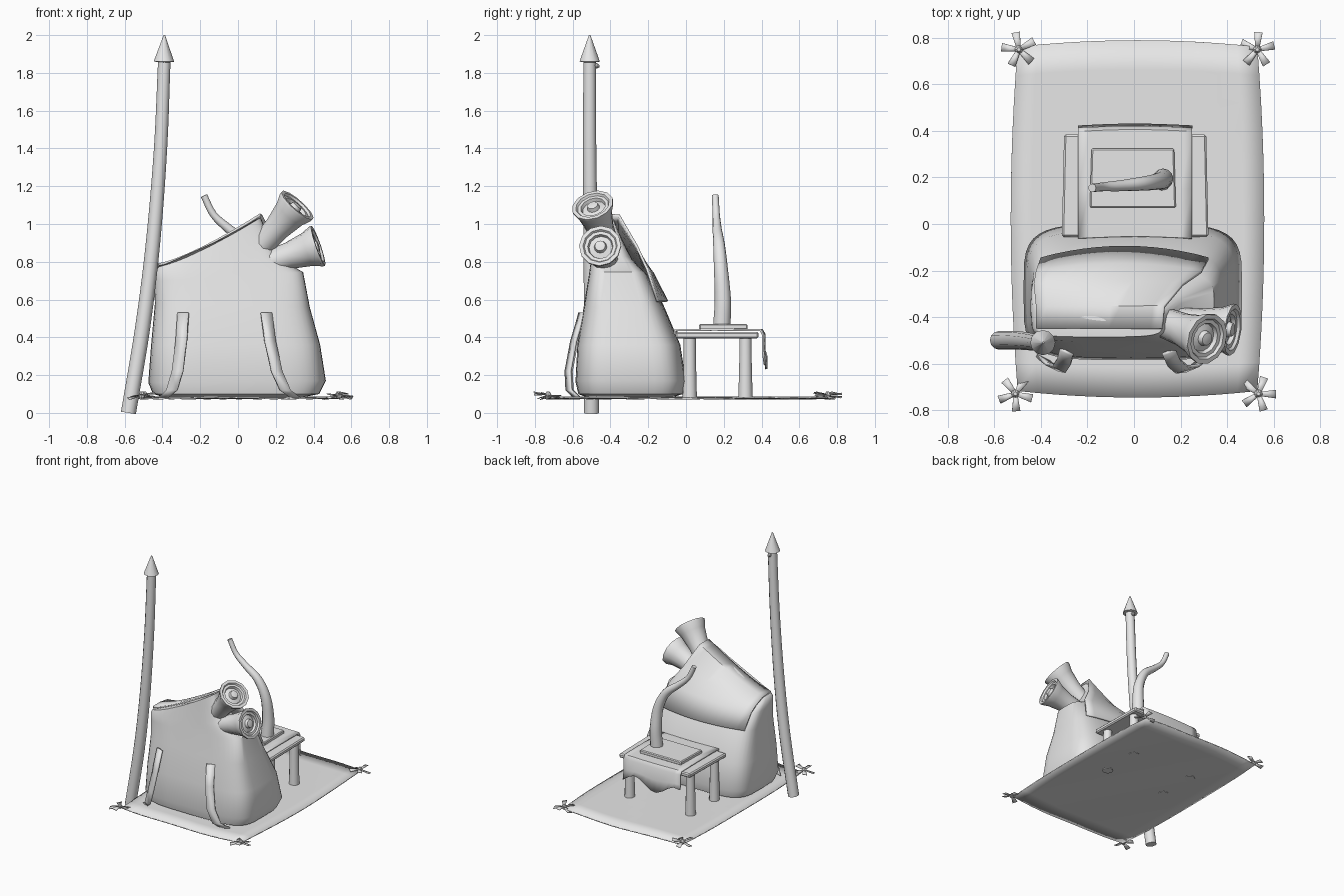
import bpy, bmesh, math
from mathutils import Vector

if "Cube" in bpy.data.objects:
    bpy.data.objects.remove(bpy.data.objects["Cube"], do_unlink=True)

grey = bpy.data.materials.new("plain_grey")
grey.use_nodes = True
grey.diffuse_color = (0.8, 0.8, 0.8, 1)
grey.node_tree.nodes["Principled BSDF"].inputs["Base Color"].default_value = (0.8, 0.8, 0.8, 1)


def make(name, bm, angle=40):
    """Turn a bmesh into a smooth shaded object that keeps its sharp edges."""
    bmesh.ops.recalc_face_normals(bm, faces=bm.faces)
    mesh = bpy.data.meshes.new(name)
    bm.to_mesh(mesh)
    bm.free()
    mesh.materials.append(grey)
    ob = bpy.data.objects.new(name, mesh)
    bpy.context.collection.objects.link(ob)
    bpy.ops.object.select_all(action="DESELECT")
    ob.select_set(True)
    bpy.context.view_layer.objects.active = ob
    bpy.ops.object.shade_smooth_by_angle(angle=math.radians(angle))
    return ob


def loft(name, rings, angle=40):
    """Skin closed rings of points and cap both ends."""
    bm = bmesh.new()
    loops = [[bm.verts.new(p) for p in ring] for ring in rings]
    n = len(loops[0])
    for a, b in zip(loops, loops[1:]):
        for i in range(n):
            j = (i + 1) % n
            bm.faces.new((a[i], a[j], b[j], b[i]))
    bm.faces.new(loops[0])
    bm.faces.new(loops[-1])
    return make(name, bm, angle)


def sheet(name, rows, thick, offset=0):
    """Skin open rows of points into a thin cloth."""
    bm = bmesh.new()
    grid = [[bm.verts.new(p) for p in row] for row in rows]
    for a, b in zip(grid, grid[1:]):
        for i in range(len(a) - 1):
            bm.faces.new((a[i], a[i + 1], b[i + 1], b[i]))
    ob = make(name, bm)
    mod = ob.modifiers.new("thickness", "SOLIDIFY")
    mod.thickness, mod.offset = thick, offset
    return ob


def tube(name, path, radii, sides=12, steps=5):
    """Round tube along a smoothed path with changing radius."""
    pts = [Vector(p) for p in path]
    ext = [2 * pts[0] - pts[1]] + pts + [2 * pts[-1] - pts[-2]]
    centres, sizes = [], []
    for i in range(len(pts) - 1):
        a, b, c, d = ext[i:i + 4]
        for k in range(steps):
            t = k / steps
            centres.append(0.5 * (2 * b + (c - a) * t + (2 * a - 5 * b + 4 * c - d) * t * t
                                  + (3 * b - a - 3 * c + d) * t ** 3))
            sizes.append(radii[i] * (1 - t) + radii[i + 1] * t)
    centres.append(pts[-1])
    sizes.append(radii[-1])
    rings = []
    for i, (c, r) in enumerate(zip(centres, sizes)):
        tangent = centres[min(i + 1, len(centres) - 1)] - centres[max(i - 1, 0)]
        u = tangent.cross(Vector((0, 1, 0))).normalized()
        v = tangent.cross(u).normalized()
        angles = [math.tau * k / sides for k in range(sides)]
        rings.append([c + r * (u * math.cos(w) + v * math.sin(w)) for w in angles])
    return loft(name, rings)


def lathe(name, start, end, profile, sides=12):
    """Revolve (radius, fraction along axis) pairs about the start-end line."""
    start, end = Vector(start), Vector(end)
    turn = (end - start).to_track_quat("Z", "Y")
    rings = []
    for r, t in profile:
        circle = [Vector((r * math.cos(math.tau * k / sides), r * math.sin(math.tau * k / sides), 0))
                  for k in range(sides)]
        rings.append([start.lerp(end, t) + turn @ p for p in circle])
    return loft(name, rings, 30)


def slab(name, x0, x1, y0, y1, z0, z1, bevel=0.008, taper=0.0):
    """Bevelled block, narrower at its back when tapered."""
    bm = bmesh.new()
    bmesh.ops.create_cube(bm, size=1)
    for v in bm.verts:
        squeeze = 1 - taper * (v.co.y + 0.5)
        v.co = ((x0 + x1) / 2 + v.co.x * (x1 - x0) * squeeze,
                (y0 + y1) / 2 + v.co.y * (y1 - y0), (z0 + z1) / 2 + v.co.z * (z1 - z0))
    bmesh.ops.bevel(bm, geom=bm.edges[:], offset=bevel, segments=1, affect="EDGES")
    return make(name, bm, 30)


def spread(n):
    return [i / n for i in range(n + 1)]


# Rug with bowed edges
rows = []
for v in spread(12):
    q = 2 * v - 1
    row = []
    for u in spread(12):
        p = 2 * u - 1
        x = 0.015 + p * (0.515 + 0.03 * (1 - q * q))
        y = 0.022 + q * (0.74 + 0.028 * (1 - p * p))
        row.append((x, y, 0.079 + 0.003 * math.sin(5 * p + 4 * q)))
    rows.append(row)
sheet("rug", rows, 0.008)

# Corner tassels
for n, (x, y) in enumerate([(-0.495, 0.75), (0.53, 0.75), (0.535, -0.73), (-0.51, -0.73)]):
    bm = bmesh.new()
    for k in range(5):
        w = math.tau * k / 5 + 0.5 + n
        out, side = Vector((math.cos(w), math.sin(w), 0)), Vector((-math.sin(w), math.cos(w), 0))
        c, tip = Vector((x, y, 0.095)), 0.015 * math.cos(2 * k + n)
        pts = [c - side * 0.008, c + out * 0.075 - side * 0.018 + Vector((0, 0, tip)),
               c + out * 0.075 + side * 0.018 + Vector((0, 0, tip - 0.008)), c + side * 0.008]
        bm.faces.new([bm.verts.new(p) for p in pts])
    blades = make(f"tassel_{n}", bm)
    blades.modifiers.new("thickness", "SOLIDIFY").thickness = 0.004
    lathe(f"tassel_knot_{n}", (x, y, 0.08), (x, y, 0.112),
          [(0.015, 0), (0.018, 0.5), (0.008, 1)], 8)

# Leaning pole with pointed tip and small peg
tube("pole", [(-0.58, -0.5, 0), (-0.505, -0.5, 0.45), (-0.45, -0.505, 0.9),
              (-0.41, -0.51, 1.4), (-0.39, -0.51, 1.87)], [0.04, 0.04, 0.038, 0.035, 0.033])
lathe("pole_tip", (-0.392, -0.51, 1.86), (-0.39, -0.51, 2.0),
      [(0.03, -0.03), (0.054, 0), (0.052, 0.04), (0.004, 1)])
lathe("pole_peg", (-0.39, -0.49, 1.84), (-0.39, -0.458, 1.835), [(0.012, 0), (0.014, 0.6), (0.006, 1)], 8)

# Sack: rings of left x, right x, front y, back y, left z, right z
shape = [(-0.38, 0.33, -0.52, -0.08, 0.08, 0.08), (-0.45, 0.43, -0.57, -0.015, 0.1, 0.1),
         (-0.475, 0.465, -0.585, 0.0, 0.16, 0.17), (-0.46, 0.435, -0.575, -0.03, 0.36, 0.36),
         (-0.44, 0.38, -0.54, -0.12, 0.58, 0.56), (-0.445, 0.345, -0.515, -0.205, 0.7, 0.745),
         (-0.44, 0.2, -0.505, -0.28, 0.745, 0.83), (-0.42, 0.12, -0.485, -0.37, 0.775, 1.035)]
rings = []
for xl, xr, yf, yb, zl, zr in shape:
    ring = []
    for k in range(40):
        c, s = math.cos(math.tau * k / 40), math.sin(math.tau * k / 40)
        px = (1 + math.copysign(abs(c) ** 0.45, c)) / 2
        py = (1 + math.copysign(abs(s) ** 0.45, s)) / 2
        ring.append((xl + (xr - xl) * px, yf + (yb - yf) * py, zl + (zr - zl) * px ** 1.3))
    rings.append(ring)
loft("sack", rings, 45)

# Flap folded over the back: y, left z, right z, left x, right x, bow
folds = [(-0.45, 0.785, 1.05, -0.42, 0.12, 0), (-0.355, 0.785, 1.045, -0.42, 0.13, 0),
         (-0.25, 0.765, 0.88, -0.43, 0.21, 0.01), (-0.175, 0.715, 0.76, -0.42, 0.29, 0.03),
         (-0.1, 0.59, 0.59, -0.4, 0.32, 0.05)]
sheet("sack_flap", [[(xl + (xr - xl) * t, y - bow * (2 * t - 1) ** 2, zl + (zr - zl) * t ** 1.3)
                     for t in spread(12)] for y, zl, zr, xl, xr, bow in folds], 0.014)

# Front straps
for side, path, across in [
        ("left", [(0.15, -0.55, 0.53), (0.17, -0.595, 0.38), (0.205, -0.625, 0.22), (0.25, -0.62, 0.12),
                  (0.3, -0.58, 0.085)], (0.028, 0.012, 0)),
        ("right", [(-0.29, -0.55, 0.53), (-0.3, -0.59, 0.38), (-0.32, -0.62, 0.22), (-0.35, -0.615, 0.12),
                   (-0.39, -0.58, 0.085)], (0.028, -0.014, 0))]:
    a = Vector(across)
    sheet(f"strap_{side}", [[Vector(p) - a, Vector(p) + a] for p in path], 0.014)

# Two rolled scrolls poking out of the sack mouth
roll = [(0.065, 0), (0.072, 0.45), (0.092, 0.8), (0.112, 0.96), (0.112, 1), (0.092, 1),
        (0.085, 0.96), (0.068, 0.96), (0.062, 0.9), (0.034, 0.93), (0.028, 1.0), (0.012, 1.01)]
lathe("scroll_upper", (0.12, -0.42, 0.88), (0.315, -0.495, 1.1), roll)
lathe("scroll_lower", (0.15, -0.42, 0.79), (0.425, -0.455, 0.885), roll)

# Low table with four legs
slab("table_top", -0.31, 0.32, -0.055, 0.385, 0.395, 0.428, taper=0.03)
for n, (x, y) in enumerate([(a, b) for a in (-0.26, 0.265) for b in (0.02, 0.315)]):
    lathe(f"table_leg_{n}", (x, y, 0.07), (x, y, 0.4), [(0.038, 0), (0.033, 0.6), (0.032, 1)])

# Table cloth with a ragged hanging end
cloth = []
for y, z, ragged in [(-0.06, 0.41, 0), (-0.058, 0.438, 0), (0.15, 0.441, 0), (0.395, 0.438, 0),
                     (0.408, 0.415, 0), (0.407, 0.33, 0.2), (0.418, 0.27, 1)]:
    cloth.append([(0.005 + (t - 0.5) * 0.49, y + 0.008 * math.sin(math.pi * t),
                   z - ragged * 0.04 * math.sin(9 * t + 4)) for t in spread(10)])
sheet("table_cloth", cloth, 0.012)
slab("stand_plate", -0.19, 0.18, 0.07, 0.325, 0.44, 0.47, 0.006, 0.04)

# Curved horn standing on the plate
tube("horn", [(0.12, 0.19, 0.465), (0.125, 0.195, 0.6), (0.11, 0.185, 0.76), (0.05, 0.175, 0.89),
              (-0.05, 0.165, 0.975), (-0.13, 0.16, 1.05), (-0.18, 0.155, 1.15)],
     [0.046, 0.043, 0.037, 0.031, 0.024, 0.019, 0.018], 12, 4)
